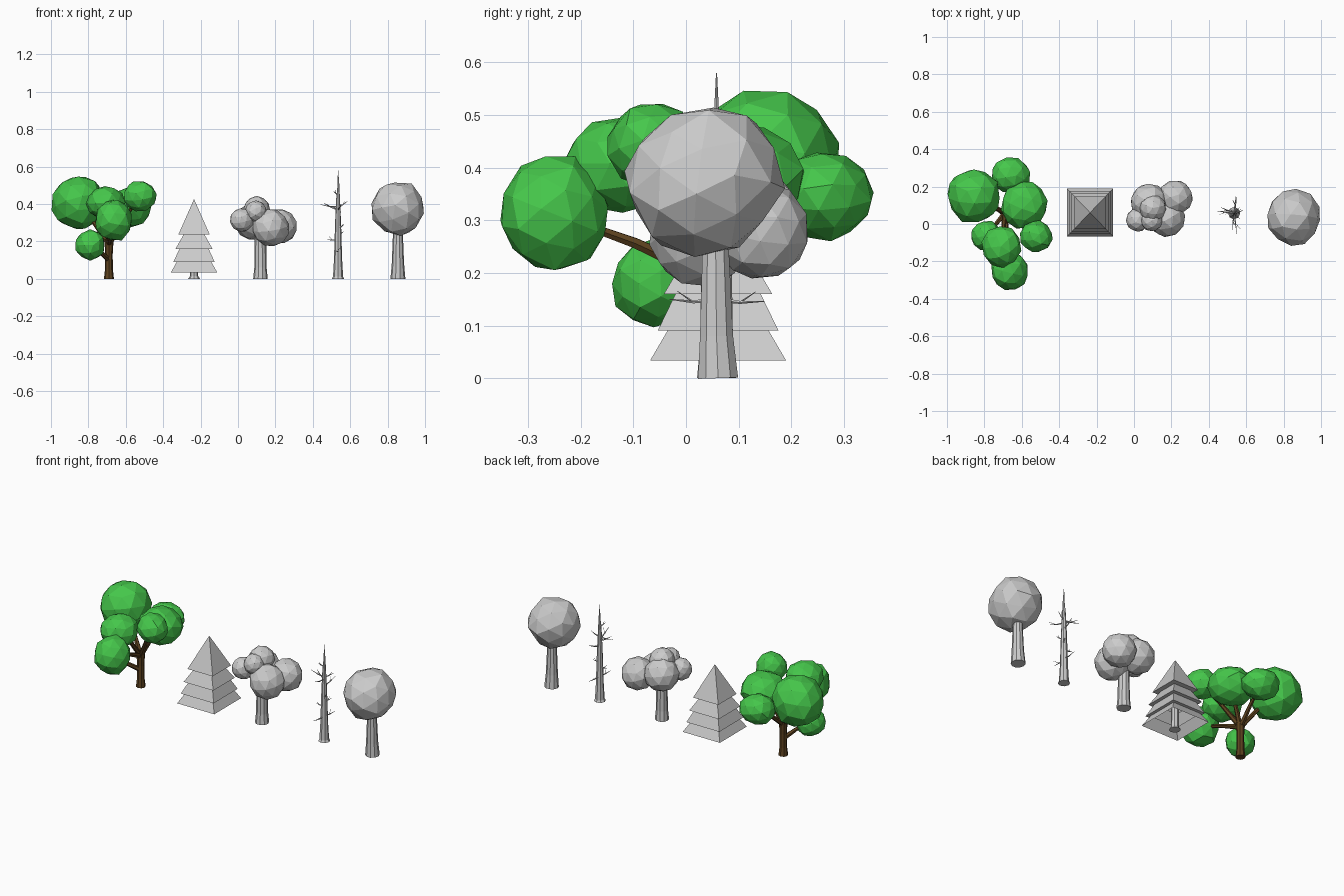
import bpy, bmesh, math, random
from mathutils import Vector, Matrix

if "Cube" in bpy.data.objects:
    bpy.data.objects.remove(bpy.data.objects["Cube"])

random.seed(7)
Y = 0.058  # all trunks stand on one line


def mat(name, c):
    m = bpy.data.materials.new(name)
    m.diffuse_color = (*c, 1)
    m.use_nodes = True
    m.node_tree.nodes["Principled BSDF"].inputs["Base Color"].default_value = m.diffuse_color
    return m


GREEN = mat("leaf green", (0.06, 0.57, 0.07))
BROWN = mat("bark brown", (0.11, 0.055, 0.014))
GREY = mat("plain grey", (0.6, 0.6, 0.6))


def finish(bm, name, m):
    me = bpy.data.meshes.new(name)
    bmesh.ops.recalc_face_normals(bm, faces=bm.faces)
    bm.to_mesh(me)
    bm.free()
    me.materials.append(m)
    o = bpy.data.objects.new(name, me)
    bpy.context.collection.objects.link(o)
    return o


def blob(name, c, r, m, jitter=0.05, merge=0.3):
    """Faceted leaf clump: rough icosphere with some facets merged."""
    bm = bmesh.new()
    bmesh.ops.create_icosphere(bm, subdivisions=2, radius=1)
    rot = Matrix.Rotation(random.uniform(0, 6), 3, 'Z') @ Matrix.Rotation(random.uniform(0, 6), 3, 'X')
    for v in bm.verts:
        p = rot @ v.co * (1 + random.uniform(-jitter, jitter))
        v.co = Vector(c) + Vector((p.x * r[0], p.y * r[1], p.z * r[2]))
    bmesh.ops.dissolve_limit(bm, angle_limit=merge, verts=bm.verts, edges=bm.edges)
    finish(bm, name, m)


def limb(name, pts, m, n=8, cap=True):
    """Tapered tube through (x, y, z, radius) points."""
    bm = bmesh.new()
    rings = []
    P = [Vector(p[:3]) for p in pts]
    for i, p in enumerate(P):
        d = (P[min(i + 1, len(P) - 1)] - P[max(i - 1, 0)]).normalized()
        q = Vector((0, 0, 1)).rotation_difference(d)
        rings.append([bm.verts.new(p + q @ Vector((math.cos(a), math.sin(a), 0)) * pts[i][3])
                      for a in (2 * math.pi * k / n for k in range(n))])
    for a, b in zip(rings, rings[1:]):
        for k in range(n):
            bm.faces.new((a[k], a[(k + 1) % n], b[(k + 1) % n], b[k]))
    if cap:
        bm.faces.new(rings[0])
        bm.faces.new(rings[-1])
    return finish(bm, name, m)


# --- green forked tree ---
TX = -0.69
limb("green_tree_trunk", [(TX, Y, 0, .027), (TX, Y, .05, .021), (TX, Y, .13, .02), (TX, Y, .21, .025)], BROWN)
clumps = [((-.856, .15, .407), (.146, .148, .146)),
          ((-.66, .262, .345), (.105, .097, .085)),
          ((-.585, .1, .378), (.125, .128, .108)),
          ((-.525, -.065, .443), (.09, .085, .083)),
          ((-.708, -.12, .405), (.105, .112, .092)),
          ((-.665, -.25, .312), (.103, .106, .112)),
          ((-.79, -.062, .18), (.082, .08, .082))]
for i, (c, r) in enumerate(clumps):
    blob("green_leaf_clump", c, r, GREEN)
    z0 = .10 if c[2] < .25 else .185
    s = Vector((TX, Y, z0))
    e = Vector(c)
    k = s.lerp(e, .5) + Vector((0, 0, .008))
    limb("green_tree_branch", [(*s, .015), (*k, .011), (*e, .007)], BROWN, 6)

# --- stepped pyramid fir ---
FX = -0.235
limb("fir_trunk", [(FX, Y, 0, .032), (FX, Y, .015, .022), (FX, Y, .2, .02)], GREY)
tiers = [(.034, .124, .091, .092), (.091, .11, .16, .078), (.16, .099, .236, .056), (.236, .084, .424, .001)]
bm = bmesh.new()
prev = None
for z0, r0, z1, r1 in tiers:
    for z, r in ((z0, r0), (z1, r1)):
        ring = [bm.verts.new((FX + sx * r, Y + .003 + sy * r * 1.04, z))
                for sx, sy in ((-1, -1), (1, -1), (1, 1), (-1, 1))]
        if prev:
            for k in range(4):
                bm.faces.new((prev[k], prev[(k + 1) % 4], ring[(k + 1) % 4], ring[k]))
        prev = ring
bm.faces.new(prev)
finish(bm, "fir_tiers", GREY)

# --- grey tree with clustered clumps ---
CX = 0.12
limb("cluster_tree_trunk", [(CX, Y, 0, .039), (CX, Y, .06, .033), (CX, Y, .3, .029)], GREY, 10)
for x, y, z, r in ((.175, .03, .272, .1), (.222, .142, .28, .094), (.08, .118, .305, .1),
                   (.02, .022, .315, .064), (.095, .018, .36, .058), (.1, .085, .37, .072)):
    blob("cluster_leaf_clump", (x, y, z), (r, r, r), GREY, .025, .15)

# --- bare dead tree ---
DX = 0.535
limb("dead_trunk", [(DX, Y, 0, .033), (DX, Y, .012, .027), (DX, Y, .1, .022), (DX, Y, .3, .016),
                    (DX, Y, .43, .01), (DX + .002, Y, .5, .005), (DX, Y, .58, .001)], GREY)
twigs = [(.385, (-.095, .012, .012)), (.37, (-.07, .03, .03)), (.385, (.05, .015, .03)),
         (.21, (-.058, .005, 0)), (.15, (.01, .09, -.004)), (.148, (-.01, -.09, .002)),
         (.37, (.015, -.11, .03)), (.33, (.015, .085, .03)), (.27, (.03, -.03, .02)),
         (.45, (-.025, -.02, .02)), (.24, (.028, .03, .012))]
for z, d in twigs:
    s, d = Vector((DX, Y, z)), Vector(d)
    e = s + d
    k = s + d * .5 - Vector((0, 0, .004))
    limb("dead_twig", [(*s, .005), (*k, .003), (*e, .0008)], GREY, 5)
    f = k + Vector((d.x * .3 - d.y * .2, d.y * .3 + d.x * .2, .02))
    limb("dead_twiglet", [(*k, .002), (*f, .0006)], GREY, 4)

# --- single round tree ---
RX = 0.855
limb("round_tree_trunk", [(RX, Y + .003, 0, .04), (RX, Y, .08, .033), (RX, Y - .002, .28, .025)], GREY, 10)
blob("round_tree_crown", (RX - .002, .035, .377), (.147, .15, .145), GREY, .05, .3)
